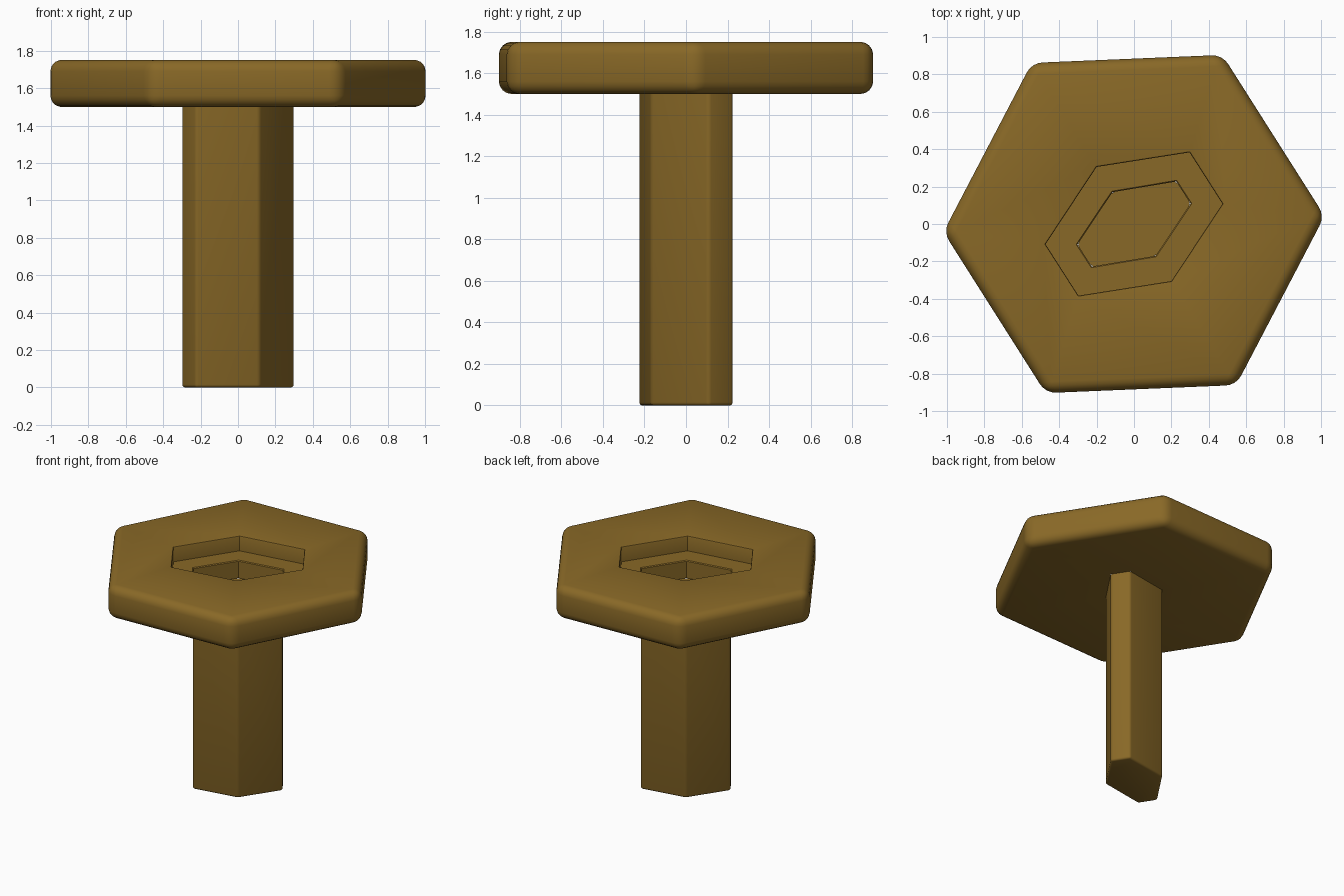
import bpy, bmesh, math

if "Cube" in bpy.data.objects:
    bpy.data.objects.remove(bpy.data.objects["Cube"])

bronze = bpy.data.materials.new("bronze")
bronze.diffuse_color = (0.25, 0.14, 0.02, 1)
bronze.use_nodes = True
bronze.node_tree.nodes["Principled BSDF"].inputs["Base Color"].default_value = bronze.diffuse_color


def symmetric(half):
    # complete a hexagon from three corners by point symmetry
    return half + [(-x, -y) for x, y in half]


def loft(name, rings, bevels, closed):
    """Skin hexagon rings (points, z); closed joins last to first, otherwise the ends are capped."""
    bm = bmesh.new()
    vs = [[bm.verts.new((x, y, z)) for x, y in pts] for pts, z in rings]
    n = len(vs[0])
    pairs = list(zip(vs, vs[1:])) + ([(vs[-1], vs[0])] if closed else [])
    for a, b in pairs:
        for i in range(n):
            j = (i + 1) % n
            bm.faces.new((a[i], a[j], b[j], b[i]))
    if not closed:
        bm.faces.new(vs[0])
        bm.faces.new(vs[-1])
    bmesh.ops.recalc_face_normals(bm, faces=bm.faces)

    def edge_group(ids, uprights):
        es = [bm.edges.get((vs[k][i], vs[k][(i + 1) % n])) for k in ids for i in range(n)]
        for a, b in uprights:
            es += [bm.edges.get((vs[a][i], vs[b][i])) for i in range(n)]
        return es

    groups = [(edge_group(ids, ups), w, s) for ids, ups, w, s in bevels]
    for edges, width, segs in groups:
        bmesh.ops.bevel(bm, geom=edges, offset=width, segments=segs,
                        profile=0.5, affect='EDGES')
    me = bpy.data.meshes.new(name)
    bm.to_mesh(me)
    bm.free()
    ob = bpy.data.objects.new(name, me)
    bpy.context.collection.objects.link(ob)
    me.materials.append(bronze)
    bpy.context.view_layer.objects.active = ob
    ob.select_set(True)
    bpy.ops.object.shade_smooth_by_angle(angle=math.radians(35))
    ob.select_set(False)


outer = [(1.02 * math.cos(math.radians(62.4 - 60 * i)),
          1.02 * math.sin(math.radians(62.4 - 60 * i))) for i in range(6)]
recess = symmetric([(0.297, 0.383), (0.473, 0.108), (0.2, -0.305)])
core = symmetric([(0.226, 0.227), (0.302, 0.109), (0.115, -0.17)])

# head: thick rounded plate with a stepped hexagonal recess
loft("head", [(outer, 1.5), (outer, 1.75), (recess, 1.75), (recess, 1.635),
              (core, 1.635), (core, 1.5)],
     [([0, 1], [(0, 1)], 0.06, 4), ([2], [], 0.01, 2), ([4], [], 0.006, 1)], True)

# shaft: its top closes the bottom of the recess
loft("shaft", [(core, 0.0), (core, 1.5)], [([0], [(0, 1)], 0.015, 3)], False)
